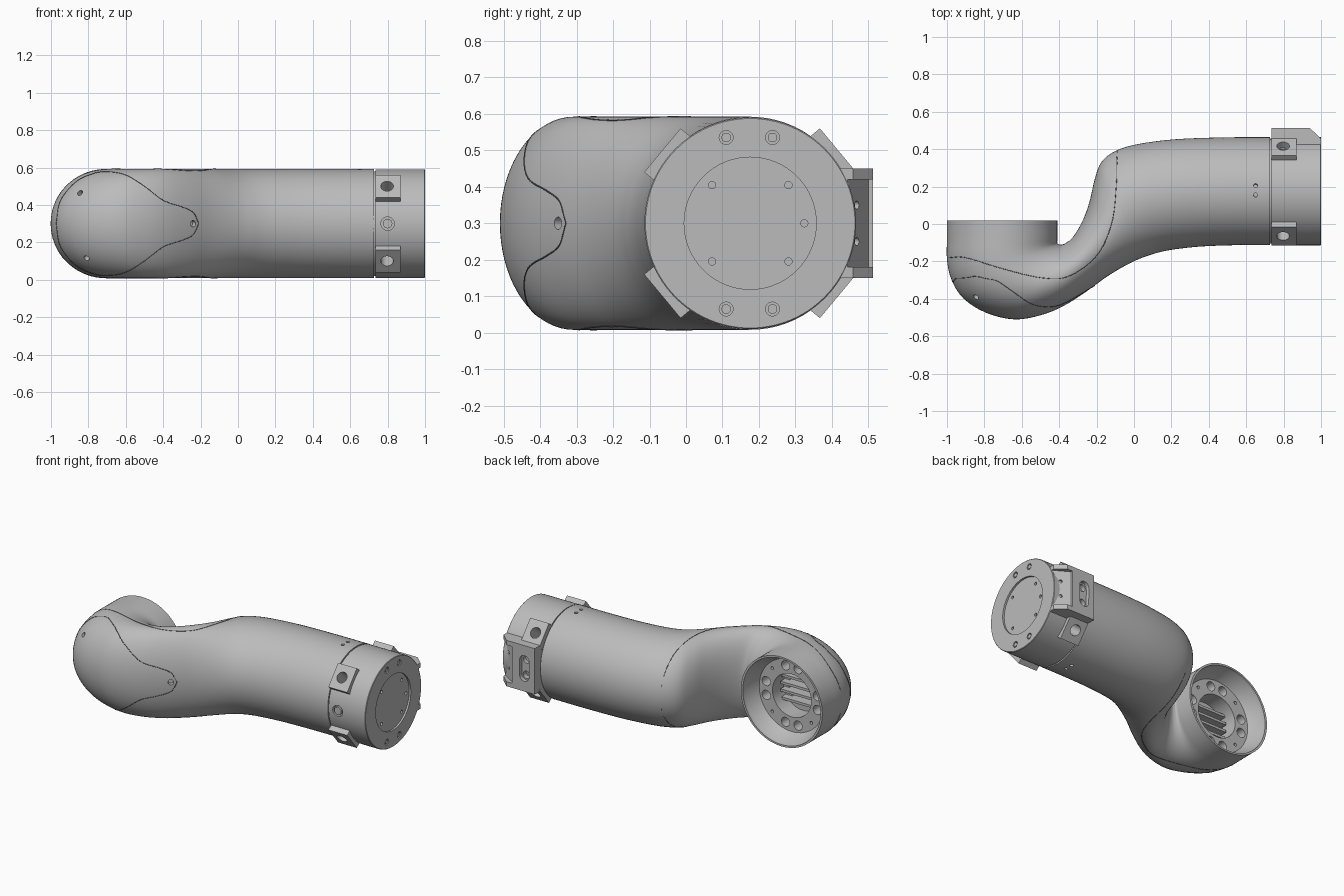
import bpy, bmesh, math
from mathutils import Vector
from mathutils.bvhtree import BVHTree

cube = bpy.data.objects.get("Cube")
if cube:
    bpy.data.objects.remove(cube, do_unlink=True)

MID = 0.3                                # height of the horizontal mirror plane
AXIS = Vector((0, 0.176, MID))           # tube axis, runs along x
CUP = Vector((-0.705, 0, MID))           # joint cup axis, runs along y
X, Y, Z = Vector((1, 0, 0)), Vector((0, 1, 0)), Vector((0, 0, 1))


def material(name, v):
    m = bpy.data.materials.new(name)
    m.use_nodes = True
    m.diffuse_color = (v, v, v, 1)
    m.node_tree.nodes["Principled BSDF"].inputs["Base Color"].default_value = (v, v, v, 1)
    return m


GREY = material("cast_grey", 0.5)
DARK = material("seam_grey", 0.12)


def finish(name, bm, mat=GREY):
    bmesh.ops.recalc_face_normals(bm, faces=bm.faces)
    me = bpy.data.meshes.new(name)
    bm.to_mesh(me)
    bm.free()
    ob = bpy.data.objects.new(name, me)
    bpy.context.collection.objects.link(ob)
    me.materials.append(mat)
    return ob


def loft(bm, rings):
    loops = [[bm.verts.new(p) for p in ring] for ring in rings]
    for a, b in zip(loops, loops[1:]):
        for i in range(len(a)):
            j = (i + 1) % len(a)
            bm.faces.new((a[i], a[j], b[j], b[i]))
    bm.faces.new(loops[0])
    bm.faces.new(loops[-1])


def circle(c, n, r, segs):
    u = n.orthogonal().normalized()
    v = n.cross(u)
    return [c + r * (u * math.cos(t) + v * math.sin(t))
            for t in (2 * math.pi * i / segs for i in range(segs))]


def cyl(bm, c, n, r, half, segs=24):
    """Solid cylinder centred on c along n."""
    n = Vector(n).normalized()
    loft(bm, [circle(c - n * half, n, r, segs), circle(c + n * half, n, r, segs)])


def lathe(bm, origin, n, profile, segs=64):
    """Solid of revolution from (distance along n, radius) pairs."""
    loft(bm, [circle(origin + n * d, n, r, segs) for d, r in profile])


def prism(bm, pts, z0, z1):
    loft(bm, [[Vector((x, y, z)) for x, y in pts] for z in (z0, z1)])


def slab(bm, c, n, t, half_n, half_t, half_x):
    """Box with axes n, t and x."""
    loft(bm, [[c + X * s * half_x + n * a * half_n + t * b * half_t
               for a, b in ((-1, -1), (1, -1), (1, 1), (-1, 1))] for s in (-1, 1)])


def cut(ob, *cutters):
    for c in cutters:
        m = ob.modifiers.new("cut", "BOOLEAN")
        m.object, m.operation, m.solver = c, "DIFFERENCE", "EXACT"
        c.hide_render = True
        c.hide_set(True)
    bpy.context.view_layer.objects.active = ob
    for m in list(ob.modifiers):
        bpy.ops.object.modifier_apply(modifier=m.name)


def smooth(ob, angle=35):
    bpy.ops.object.select_all(action="DESELECT")
    ob.select_set(True)
    bpy.context.view_layer.objects.active = ob
    bpy.ops.object.shade_smooth_by_angle(angle=math.radians(angle))


def spline(pts, steps):
    """Catmull-Rom curve through pts."""
    pts = [Vector(p) for p in pts]
    ext = [2 * pts[0] - pts[1]] + pts + [2 * pts[-1] - pts[-2]]
    out = []
    for a, b, c, d in zip(ext, ext[1:], ext[2:], ext[3:]):
        for k in range(steps):
            t = k / steps
            out.append(0.5 * (2 * b + (c - a) * t + (2 * a - 5 * b + 4 * c - d) * t * t
                              + (3 * b - a - 3 * c + d) * t ** 3))
    return out + [pts[-1]]


# Curved body: elliptical sections between an outer and an inner outline
outer = [(-1, .02), (-1, -.08), (-1, -.19), (-.975, -.3), (-.91, -.4), (-.79, -.475),
         (-.64, -.51), (-.5, -.488), (-.38, -.44), (-.26, -.365), (-.15, -.285),
         (-.06, -.23), (.02, -.19), (.08, -.168), (.14, -.15), (.22, -.135),
         (.36, -.12), (.55, -.113), (.728, -.112)]
inner = [(-.41, .02), (-.41, -.07), (-.41, -.1), (-.405, -.108), (-.395, -.11), (-.385, -.11),
         (-.37, -.105), (-.36, -.098), (-.335, -.08), (-.3, -.03), (-.265, .04),
         (-.235, .13), (-.21, .24), (-.175, .33), (-.1, .39), (.02, .427),
         (.22, .453), (.48, .463), (.728, .464)]
rings = []
for a, b in zip(spline(outer, 4), spline(inner, 4)):
    c, h = (a + b) / 2, (a - b) / 2
    rings.append([Vector((*(c + h * math.cos(t)), MID + 0.292 * math.sin(t)))
                  for t in (2 * math.pi * i / 72 for i in range(72))])
bm = bmesh.new()
loft(bm, rings)
bmesh.ops.recalc_face_normals(bm, faces=bm.faces)
tree = BVHTree.FromBMesh(bm)
body = finish("curved_body", bm)


def on_body(p, d):
    return tree.ray_cast(Vector(p), Vector(d))[:2]


# Joint cup recess, bore and flange holes
bm = bmesh.new()
lathe(bm, CUP, -Y, [(-.1, .283), (.0, .28), (.085, .235), (.086, .14), (.2, .14), (.2001, .1), (.25, .1)])
cup_cutter = finish("cup_cutter", bm)
bm = bmesh.new()
for k in range(4):
    for off in (-.24, .24):
        t = k * math.pi / 2 + off
        cyl(bm, CUP + Vector((.19 * math.cos(t), -.11, .19 * math.sin(t))), Y, .03, .045)
    t = k * math.pi / 2 + math.pi / 4
    cyl(bm, CUP + Vector((.2 * math.cos(t), -.09, .2 * math.sin(t))), Y, .01, .03, 12)
# Screw holes in the cover and the tube
for x, z, r in ((-.845, .465, .016), (-.81, .115, .016), (-.24, MID, .017)):
    p, n = on_body((x, -2, z), Y)
    cyl(bm, p, n, r, .03)
for s in (-1, 1):
    for y in (.155, .205):
        p, n = on_body((.65, y, MID + 2 * s), -Z * s)
        cyl(bm, p, n, .011, .03, 16)
hole_cutter = finish("body_hole_cutter", bm)
cut(body, cup_cutter, hole_cutter)
smooth(body)

# Ribs seen inside the bore
bm = bmesh.new()
for i in range(4):
    slab(bm, CUP + Vector((0, -.185, -.075 + .05 * i)), Y, Z, .03, .008, .13)
finish("bore_ribs", bm)


# Panel seams laid on the body surface
def seam(name, pts, cyclic=False):
    cu = bpy.data.curves.new(name, "CURVE")
    cu.dimensions = "3D"
    cu.bevel_depth, cu.bevel_resolution = 0.002, 1
    sp = cu.splines.new("POLY")
    sp.points.add(len(pts) - 1)
    for q, p in zip(sp.points, pts):
        q.co = (*p, 1)
    sp.use_cyclic_u = cyclic
    cu.materials.append(DARK)
    bpy.context.collection.objects.link(bpy.data.objects.new(name, cu))


half = spline([(-.972, MID), (-.95, .42), (-.87, .52), (-.78, .565), (-.7, .577), (-.6, .56),
               (-.5, .5), (-.4, .425), (-.3, .39), (-.24, .36), (-.21, MID)], 6)
outline = half + [Vector((p.x, 2 * MID - p.y)) for p in half[-2:0:-1]]
hits = [on_body((p.x, -2, p.y), Y)[0] for p in outline]
seam("front_cover_seam", [h for h in hits if h], True)
path = spline([(-.99, -.18), (-.9, -.18), (-.7, -.24), (-.5, -.287), (-.35, -.28),
               (-.2, -.17), (-.12, 0), (-.095, .2), (-.09, .385)], 6)
for s, side in ((1, "upper"), (-1, "lower")):
    hits = [on_body((p.x, p.y, MID + 2 * s), -Z * s)[0] for p in path]
    seam(side + "_shell_seam", [h for h in hits if h])

# End collar with a narrow joint to the tube
bm = bmesh.new()
lathe(bm, AXIS, X, [(.7, .28), (.734, .28), (.735, .29), (.997, .29), (1, .287)], 96)
collar = finish("end_collar", bm)

# Four clamp tabs around the collar
tabs, tab_holes = bmesh.new(), bmesh.new()
for sy in (-1, 1):
    for sz in (-1, 1):
        n = Vector((0, .77 * sy, .64 * sz)).normalized()
        t = X.cross(n)
        slab(tabs, AXIS + X * .802 + n * .276, n, t, .037, .078, .068)
        cyl(tab_holes, AXIS + X * .797 + n * .28, n, .034, .07)
tabs = finish("clamp_tabs", tabs)
tab_cutter = finish("tab_hole_cutter", tab_holes)

# Recessed end disc, rim screws and front screw
bm, screws = bmesh.new(), bmesh.new()
cyl(bm, AXIS + X, X, .181, .012, 64)
for y in (.11, .237):
    for z in (.065, .535):
        cyl(bm, Vector((1, y, z)), X, .019, .02)
        cyl(screws, Vector((.99, y, z)), X, .013, .008)
cyl(bm, Vector((.8, -.115, MID)), Y, .036, .025)
cyl(screws, Vector((.8, -.1, MID)), Y, .025, .013)
disc_cutter = finish("collar_recess_cutter", bm)
smooth(finish("collar_screws", screws))
bm = bmesh.new()
for k in (0, 45, 135, 225, 315):
    a = math.radians(k)
    cyl(bm, AXIS + X * .98 + Vector((0, .148 * math.cos(a), .148 * math.sin(a))), X, .01, .03, 16)
pin_cutter = finish("pin_hole_cutter", bm)
cut(tabs, tab_cutter)
cut(collar, tab_cutter, disc_cutter, pin_cutter)
smooth(tabs)
smooth(collar)

# Rear connector block with a sloped end pocket and a slot
bm = bmesh.new()
prism(bm, [(.735, .4), (.735, .513), (.94, .513), (.999, .458), (.999, .4)], .15, .45)
block = finish("connector_block", bm)
bm = bmesh.new()
prism(bm, [(.9, .54), (.9, .5), (1.02, .43), (1.02, .54)], .18, .42)
loft(bm, [[p + Z * (.05 if p.z > MID else -.05) for p in
           circle(Vector((.81, y, MID)), Y, .034, 32)] for y in (.49, .54)])
pocket_cutter = finish("pocket_cutter", bm)
bm = bmesh.new()
for z in (.25, .35):
    cyl(bm, Vector((.81, .47, z)), Y, .024, .035)
    cyl(bm, Vector((.95, .46, z)), (.5, .86, 0), .011, .03, 16)
socket_cutter = finish("socket_cutter", bm)
cut(block, pocket_cutter, socket_cutter)
smooth(block)
